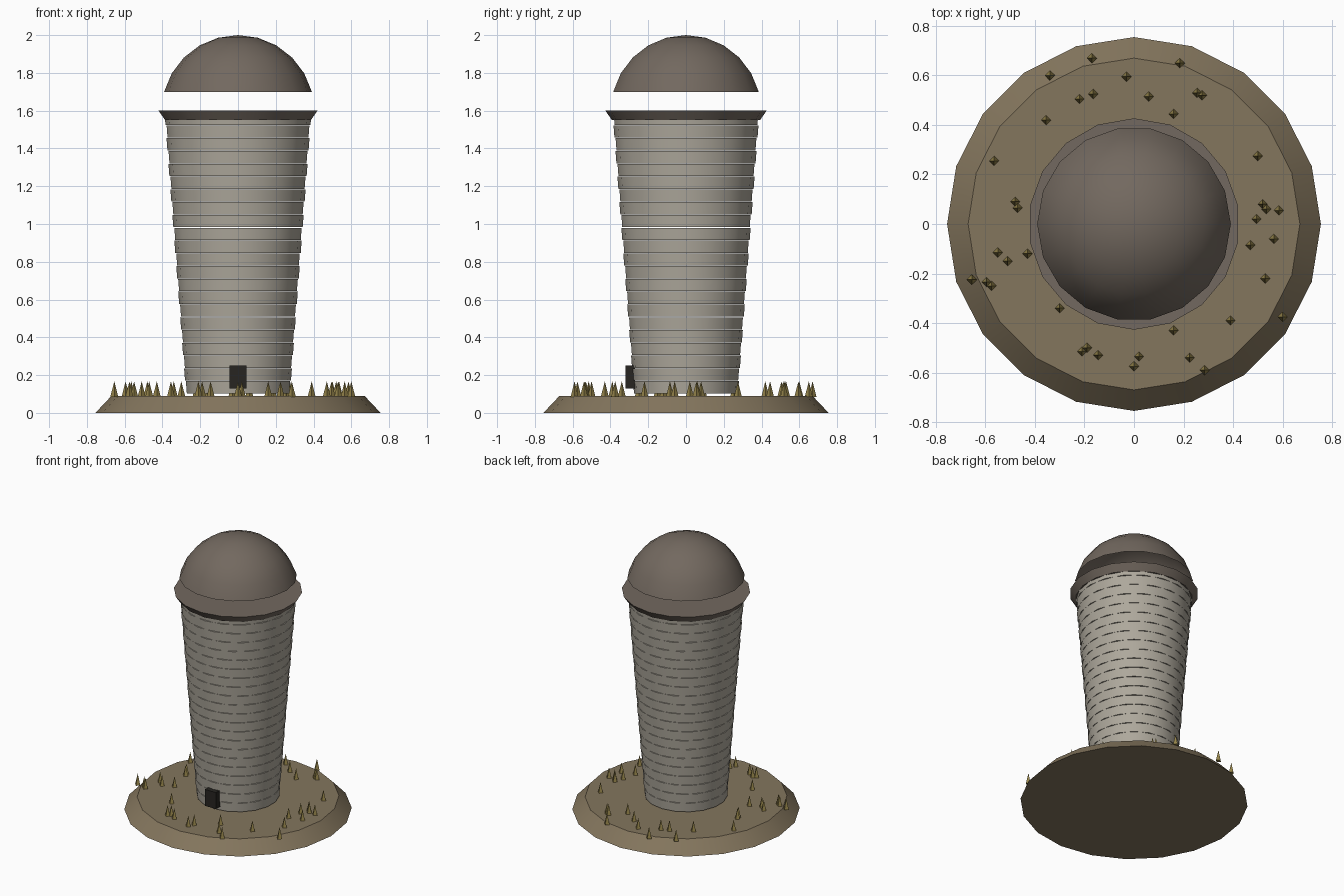
import bpy, bmesh, math

if "Cube" in bpy.data.objects:
    bpy.data.objects.remove(bpy.data.objects["Cube"])


def material(name, rgb):
    m = bpy.data.materials.new(name)
    m.diffuse_color = (*rgb, 1)
    m.use_nodes = True
    m.node_tree.nodes["Principled BSDF"].inputs["Base Color"].default_value = m.diffuse_color
    return m


stone = material("pale_stone", (0.42, 0.39, 0.33))
roof = material("brown_stone", (0.17, 0.14, 0.115))
earth = material("earth", (0.23, 0.18, 0.11))
straw = material("dry_grass", (0.30, 0.23, 0.07))
dark = material("dark_opening", (0.02, 0.018, 0.015))


def add_lathe(bm, profile, sides, phase=0.0, caps=True, centre=(0, 0)):
    """Turn (radius, z) points around a vertical axis, bottom to top."""
    rings = []
    for r, z in profile:
        if r == 0:
            rings.append([bm.verts.new((centre[0], centre[1], z))] * sides)
            continue
        angles = [phase + 2 * math.pi * i / sides for i in range(sides)]
        rings.append([bm.verts.new((centre[0] + r * math.cos(a),
                                    centre[1] + r * math.sin(a), z)) for a in angles])
    for low, high in zip(rings, rings[1:]):
        for i in range(sides):
            j = (i + 1) % sides
            quad = [low[i], low[j], high[j], high[i]]
            bm.faces.new(list(dict.fromkeys(quad)))
    if caps:
        bm.faces.new(rings[0][::-1])
        if profile[-1][0] > 0:
            bm.faces.new(rings[-1])


def finish(name, bm, mat, smooth=True):
    me = bpy.data.meshes.new(name)
    bm.to_mesh(me)
    bm.free()
    ob = bpy.data.objects.new(name, me)
    bpy.context.collection.objects.link(ob)
    me.materials.append(mat)
    if smooth:
        bpy.ops.object.select_all(action='DESELECT')
        ob.select_set(True)
        bpy.context.view_layer.objects.active = ob
        bpy.ops.object.shade_smooth_by_angle(angle=math.radians(30))
    return ob


UP = math.pi / 2

# Earth mound
bm = bmesh.new()
add_lathe(bm, [(0.755, 0), (0.67, 0.09)], 20, UP)
finish("mound", bm, earth)

# Tower of stone courses, every second one turned by half a side
COURSES, Z0, STEP, GAP = 22, 0.103, 0.0677, 0.003


def tower_radius(z):
    return 0.275 + (z - 0.1) * 0.0765


bm = bmesh.new()
for k in range(COURSES):
    z1 = Z0 + k * STEP
    z2 = z1 + STEP - GAP
    add_lathe(bm, [(tower_radius(z1), z1), (tower_radius(z2), z2)], 18,
              UP + (k % 2) * math.pi / 18)
finish("tower_courses", bm, stone)

# Flared cornice
bm = bmesh.new()
add_lathe(bm, [(0.392, 1.55), (0.427, 1.60)], 18, UP)
finish("cornice", bm, roof)

# Open dome shell, hovering above the cornice
R = 0.405
bm = bmesh.new()
arc = [(R * math.cos(math.radians(a)), 2 - R + R * math.sin(math.radians(a)))
       for a in range(15, 90, 15)]
add_lathe(bm, arc + [(0, 2.0)], 18, 0, caps=False)
finish("dome", bm, roof)

# Doorway block on the front
bm = bmesh.new()
bmesh.ops.create_cube(bm, size=1)
bmesh.ops.scale(bm, vec=(0.09, 0.05, 0.12), verts=bm.verts)
bmesh.ops.translate(bm, vec=(0, -0.294, 0.19), verts=bm.verts)
finish("doorway", bm, dark, smooth=False)

# Grass spikes scattered on the mound
SPOTS = [(-.17, .67), (-.34, .60), (-.03, .595), (.185, .65), (-.22, .505), (-.165, .525),
         (.06, .515), (.255, .53), (.275, .52), (.16, .445), (-.355, .42), (-.565, .255),
         (.5, .275), (-.48, .09), (-.47, .065), (.52, .08), (.535, .06), (.585, .055),
         (.495, .02), (.565, -.06), (.47, -.085), (.53, -.22), (-.55, -.115), (-.51, -.15),
         (-.43, -.12), (-.655, -.225), (-.595, -.235), (-.575, -.25), (-.3, -.34),
         (.16, -.43), (.39, -.39), (.6, -.375), (-.21, -.515), (-.19, -.5), (-.145, -.53),
         (.02, -.535), (0, -.575), (.225, -.54), (.285, -.59)]
bm = bmesh.new()
for spot in SPOTS:
    add_lathe(bm, [(0.021, 0.085), (0, 0.167)], 4, 0, centre=spot)
finish("grass_spikes", bm, straw, smooth=False)
